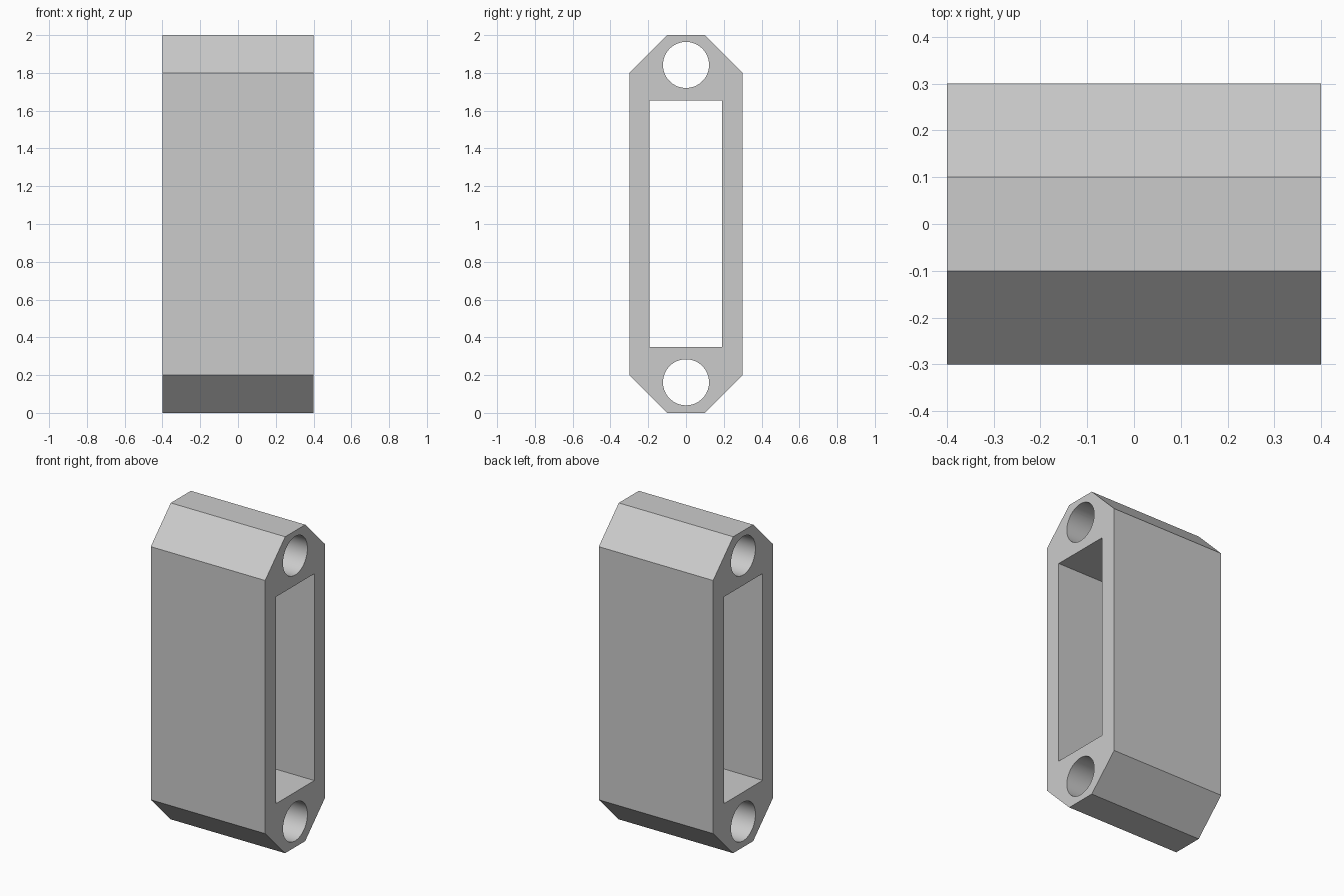
import bpy
import bmesh
import math

cube = bpy.data.objects.get("Cube")
if cube:
    bpy.data.objects.remove(cube, do_unlink=True)

HALF_WIDTH = 0.4

grey = bpy.data.materials.new("plain grey")
grey.use_nodes = True
colour = (0.6, 0.6, 0.6, 1)
grey.diffuse_color = colour
grey.node_tree.nodes["Principled BSDF"].inputs["Base Color"].default_value = colour


def prism(name, profile, half_width):
    """Extrude a (y, z) profile along x, centred on x = 0."""
    bm = bmesh.new()
    face = bm.faces.new([bm.verts.new((-half_width, y, z)) for y, z in profile])
    moved = bmesh.ops.extrude_face_region(bm, geom=[face])["geom"]
    verts = [v for v in moved if isinstance(v, bmesh.types.BMVert)]
    bmesh.ops.translate(bm, verts=verts, vec=(2 * half_width, 0, 0))
    bmesh.ops.recalc_face_normals(bm, faces=bm.faces)
    mesh = bpy.data.meshes.new(name)
    bm.to_mesh(mesh)
    bm.free()
    mesh.materials.append(grey)
    obj = bpy.data.objects.new(name, mesh)
    bpy.context.collection.objects.link(obj)
    return obj


def circle(z, radius, sides=64):
    angles = [2 * math.pi * i / sides for i in range(sides)]
    return [(radius * math.cos(a), z + radius * math.sin(a)) for a in angles]


# Body with chamfered ends
body = prism("link_body", [(-0.1, 0), (0.1, 0), (0.3, 0.2), (0.3, 1.8),
                           (0.1, 2), (-0.1, 2), (-0.3, 1.8), (-0.3, 0.2)], HALF_WIDTH)

# Central window and the two round bores
openings = {
    "window_cutter": [(-0.194, 0.348), (0.191, 0.348), (0.191, 1.655), (-0.194, 1.655)],
    "lower_bore_cutter": circle(0.162, 0.122),
    "upper_bore_cutter": circle(1.842, 0.122),
}
bpy.context.view_layer.objects.active = body
body.select_set(True)
for name, profile in openings.items():
    cutter = prism(name, profile, HALF_WIDTH + 0.1)
    cutter.hide_render = True
    cut = body.modifiers.new(name, "BOOLEAN")
    cut.operation = "DIFFERENCE"
    cut.solver = "EXACT"
    cut.object = cutter
    bpy.ops.object.modifier_apply(modifier=cut.name)
    bpy.data.objects.remove(cutter, do_unlink=True)

# Smooth bores, crisp edges elsewhere
bpy.ops.object.select_all(action="DESELECT")
body.select_set(True)
bpy.ops.object.shade_smooth_by_angle(angle=math.radians(30))
